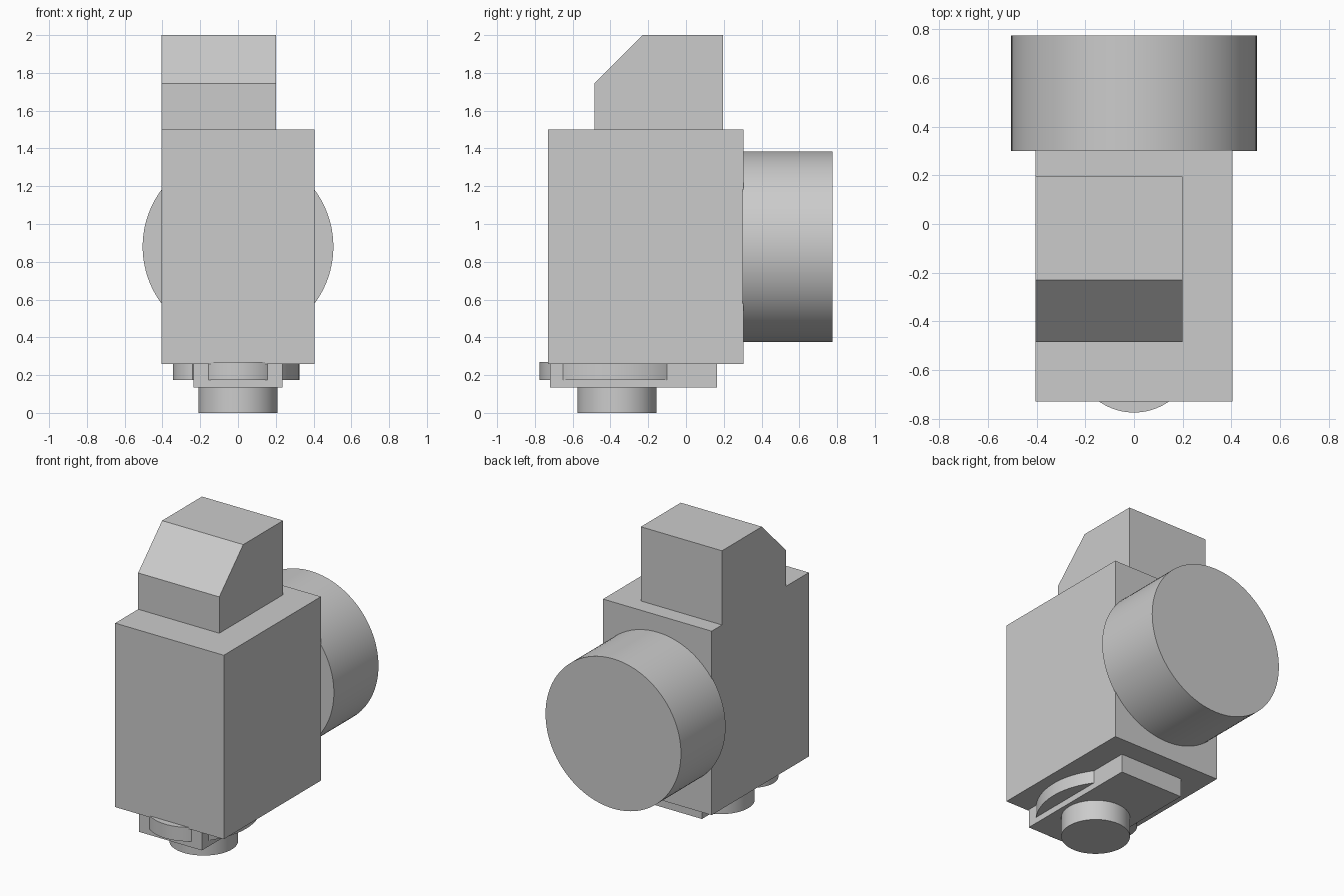
import bpy
import bmesh
import math
from mathutils import Matrix, Vector

cube = bpy.data.objects.get("Cube")
if cube:
    bpy.data.objects.remove(cube, do_unlink=True)

GREY = (0.6, 0.6, 0.6, 1.0)
grey = bpy.data.materials.new("plain grey")
grey.use_nodes = True
grey.diffuse_color = GREY
grey.node_tree.nodes["Principled BSDF"].inputs["Base Color"].default_value = GREY


def finish(name, bm, smooth=False):
    """Turn a bmesh into a named grey object."""
    bmesh.ops.recalc_face_normals(bm, faces=bm.faces)
    mesh = bpy.data.meshes.new(name)
    bm.to_mesh(mesh)
    bm.free()
    mesh.materials.append(grey)
    obj = bpy.data.objects.new(name, mesh)
    bpy.context.collection.objects.link(obj)
    if smooth:
        bpy.ops.object.select_all(action="DESELECT")
        obj.select_set(True)
        bpy.context.view_layer.objects.active = obj
        bpy.ops.object.shade_smooth_by_angle(angle=math.radians(30))
    return obj


def side_prism(name, x0, x1, profile):
    """Extrude a (y, z) outline from x0 to x1."""
    bm = bmesh.new()
    face = bm.faces.new([bm.verts.new((x0, y, z)) for y, z in profile])
    out = bmesh.ops.extrude_face_region(bm, geom=[face])
    moved = [v for v in out["geom"] if isinstance(v, bmesh.types.BMVert)]
    bmesh.ops.translate(bm, verts=moved, vec=(x1 - x0, 0, 0))
    return finish(name, bm)


def box(name, x0, x1, y0, y1, z0, z1):
    return side_prism(name, x0, x1, [(y0, z0), (y1, z0), (y1, z1), (y0, z1)])


def cylinder(name, start, end, radius):
    """Smooth capped cylinder between two points."""
    start, end = Vector(start), Vector(end)
    axis = end - start
    place = Matrix.Translation((start + end) / 2) @ axis.to_track_quat("Z", "Y").to_matrix().to_4x4()
    bm = bmesh.new()
    bmesh.ops.create_cone(bm, cap_ends=True, segments=96, radius1=radius,
                          radius2=radius, depth=axis.length, matrix=place)
    return finish(name, bm, smooth=True)


# Main housing and the sloped block on top
box("main_body", -0.405, 0.405, -0.73, 0.305, 0.26, 1.5)
side_prism("top_block", -0.405, 0.2, [
    (-0.485, 1.5), (0.195, 1.5), (0.195, 2.0), (-0.23, 2.0), (-0.485, 1.745)])

# Large drum on the back
cylinder("rear_drum", (0, 0.3, 0.88), (0, 0.775, 0.88), 0.505)

# Base plate and round foot
box("base_plate", -0.235, 0.235, -0.72, 0.165, 0.135, 0.265)
cylinder("round_foot", (0, -0.365, 0), (0, -0.365, 0.14), 0.21)

# Discs set into the plate, showing as curved tabs at its edges
for name, x, y, radius in (("front_disc", 0, -0.525, 0.25),
                           ("left_disc", -0.14, -0.375, 0.465),
                           ("right_disc", -0.185, -0.44, 0.16)):
    if name == "left_disc":
        # Only the part beyond the plate edge is kept
        bm = bmesh.new()
        half = math.asin(0.275 / radius)
        arc = [half * (i / 16 - 1) for i in range(33)]
        face = bm.faces.new([bm.verts.new((x + radius * math.cos(a),
                                           y + radius * math.sin(a), 0.175)) for a in arc])
        out = bmesh.ops.extrude_face_region(bm, geom=[face])
        moved = [v for v in out["geom"] if isinstance(v, bmesh.types.BMVert)]
        bmesh.ops.translate(bm, verts=moved, vec=(0, 0, 0.095))
        finish(name, bm, smooth=True)
    else:
        cylinder(name, (x, y, 0.175), (x, y, 0.27), radius)
